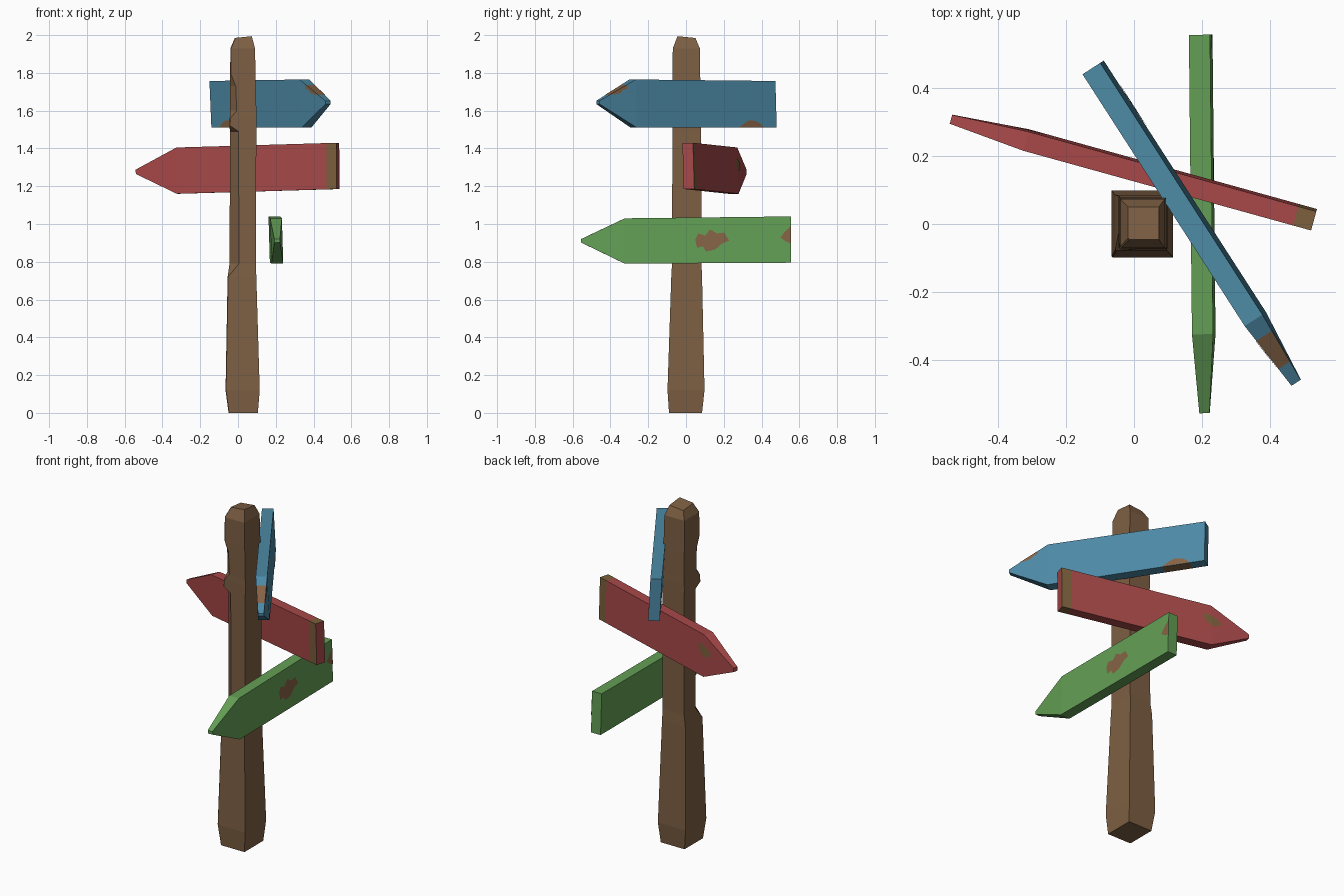
import bpy, bmesh
from mathutils import Matrix, Vector

if "Cube" in bpy.data.objects:
    bpy.data.objects.remove(bpy.data.objects["Cube"])


def material(name, rgb):
    m = bpy.data.materials.new(name)
    m.diffuse_color = (*rgb, 1)
    m.use_nodes = True
    m.node_tree.nodes["Principled BSDF"].inputs["Base Color"].default_value = m.diffuse_color
    return m


wood = material("post brown", (0.205, 0.114, 0.056))
red = material("sign red", (0.39, 0.065, 0.065))
green = material("sign green", (0.127, 0.347, 0.091))
blue = material("sign blue", (0.074, 0.254, 0.381))
worn = material("worn wood", (0.24, 0.125, 0.06))
worn_olive = material("worn olive wood", (0.2, 0.115, 0.045))


def finish(bm, name, mats):
    mesh = bpy.data.meshes.new(name)
    bm.to_mesh(mesh)
    bm.free()
    for m in mats:
        mesh.materials.append(m)
    ob = bpy.data.objects.new(name, mesh)
    bpy.context.collection.objects.link(ob)


# Post: stacked square rings, one corner chipped (z, x0, x1, y0, y1, chip)
rings = [(0, -.05, .105, -.09, .085, .003),
         (.12, -.066, .115, -.098, .098, .003),
         (.72, -.055, .097, -.078, .085, .003),
         (.79, -.045, .095, -.074, .082, .05),
         (1.49, -.042, .097, -.072, .08, .045),
         (1.52, -.046, .098, -.072, .08, .004),
         (1.56, -.044, .098, -.072, .08, .004),
         (1.6, -.042, .097, -.071, .079, .035),
         (1.73, -.042, .095, -.071, .077, .03),
         (1.79, -.042, .093, -.071, .075, .006),
         (1.93, -.04, .09, -.07, .073, .004),
         (1.985, -.017, .073, -.045, .05, .004)]
bm = bmesh.new()
loops = []
for z, x0, x1, y0, y1, c in rings:
    pts = [(x0 + c, y0), (x1, y0), (x1, y1), (x0, y1), (x0, y0 + c)]
    # the top cut slopes up toward the front right
    tilt = .1 if z > 1.95 else 0
    loops.append([bm.verts.new((x, y, z + tilt * (x - .028) - tilt * (y - .002)))
                  for x, y in pts])
for a, b in zip(loops, loops[1:]):
    for i in range(5):
        j = (i + 1) % 5
        bm.faces.new((a[i], a[j], b[j], b[i]))
bm.faces.new(loops[0][::-1])
bm.faces.new(loops[-1])
bmesh.ops.recalc_face_normals(bm, faces=bm.faces)
finish(bm, "post", [wood])


# Arrow board in local space: x = tail to tip, y = thickness, z = height
def board(name, tail, tip, zs, bend, half, half_tip, lean, mats, cuts=(),
          worn_rule=None, patches=()):
    d = Vector((tip[0] - tail[0], tip[1] - tail[1]))
    length = d.length
    d.normalize()
    tail_lo, tail_hi, bend_lo, bend_hi, tip_lo, tip_hi = zs
    zc = (tail_lo + tail_hi) / 2

    def place(s, z, side, lift=0.0):
        t = max(0, (s - bend) / (length - bend))
        h = half + (half_tip - half) * t
        return (s, side * (h + lift) + lean * (z - zc), z)

    bm = bmesh.new()
    sections = []
    for s, lo, hi in ((0, tail_lo, tail_hi), (bend, bend_lo, bend_hi),
                      (length, tip_lo, tip_hi)):
        sections.append([bm.verts.new(place(s, z, w)) for z, w in
                         ((lo, -1), (lo, 1), (hi, 1), (hi, -1))])
    for a, b in zip(sections, sections[1:]):
        for i in range(4):
            j = (i + 1) % 4
            bm.faces.new((a[i], a[j], b[j], b[i]))
    bm.faces.new(sections[0][::-1])
    bm.faces.new(sections[-1])
    bmesh.ops.recalc_face_normals(bm, faces=bm.faces)
    # cut across the board so worn edges get their own faces
    for s in cuts:
        bmesh.ops.bisect_plane(bm, geom=bm.verts[:] + bm.edges[:] + bm.faces[:],
                               plane_co=(s, 0, 0), plane_no=(1, 0, 0))
    bm.normal_update()
    if worn_rule:
        for f in bm.faces:
            if worn_rule(f.calc_center_median(), f.normal):
                f.material_index = 1

    # worn paint patches lying just above the broad faces
    for side, pts in patches:
        pb = bmesh.new()
        pb.faces.new([pb.verts.new((s, 0, z)) for s, z in pts])
        bmesh.ops.bisect_plane(pb, geom=pb.verts[:] + pb.edges[:] + pb.faces[:],
                               plane_co=(bend, 0, 0), plane_no=(1, 0, 0))
        bmesh.ops.triangulate(pb, faces=pb.faces[:])
        for f in pb.faces:
            new = bm.faces.new([bm.verts.new(place(v.co.x, v.co.z, side, .002))
                                for v in f.verts])
            new.material_index = 1
            new.normal_update()
            if new.normal.y * side < 0:
                new.normal_flip()
        pb.free()

    bm.transform(Matrix(((d.x, -d.y, 0, tail[0]), (d.y, d.x, 0, tail[1]),
                         (0, 0, 1, 0), (0, 0, 0, 1))))
    finish(bm, name, mats)


# Blue sign: worn along the upper point edge and the lower edge
point_wear = [(.935, 1.736), (.935, 1.715), (.96, 1.71), (.975, 1.692),
              (1.01, 1.686), (1.04, 1.684)]
low_wear = [(.083, 1.511), (.1, 1.53), (.13, 1.545), (.17, 1.55),
            (.2, 1.535), (.238, 1.511)]
board("blue_sign", (-.12, .46), (.477, -.466),
      (1.51, 1.757, 1.51, 1.765, 1.635, 1.652), .88, .031, .016, -.05,
      [blue, worn], (.083, .238, .935, 1.04),
      lambda c, n: (n.z > .4 and .935 < c.x < 1.04) or
                   (n.z < -.4 and .083 < c.x < .238),
      [(w, p) for w in (1, -1) for p in (point_wear, low_wear)])

# Red sign: worn band round the tail, spot on the back near the point
board("red_sign", (.529, .0125), (-.538, .307),
      (1.185, 1.43, 1.16, 1.405, 1.265, 1.288), .878, .029, .0135, .03,
      [red, worn_olive], (.055,),
      lambda c, n: c.x < .055 and n.x > -.5,
      [(-1, [(.825, 1.335), (.85, 1.35), (.885, 1.34), (.92, 1.325), (.935, 1.3),
             (.915, 1.285), (.88, 1.28), (.855, 1.295), (.84, 1.315)])])

# Green sign: two worn spots on the outer face
board("green_sign", (.196, .556), (.207, -.556),
      (.795, 1.04, .79, 1.03, .902, .92), .88, .031, .015, -.03,
      [green, worn], (), None,
      [(1, [(.508, .918), (.492, .95), (.455, .939), (.429, .971), (.392, .95),
            (.354, .955), (.328, .912), (.365, .897), (.402, .865), (.45, .854),
            (.466, .881), (.498, .875)]),
       (1, [(0, .992), (.036, .955), (.057, .928), (.026, .907), (0, .897)])])
